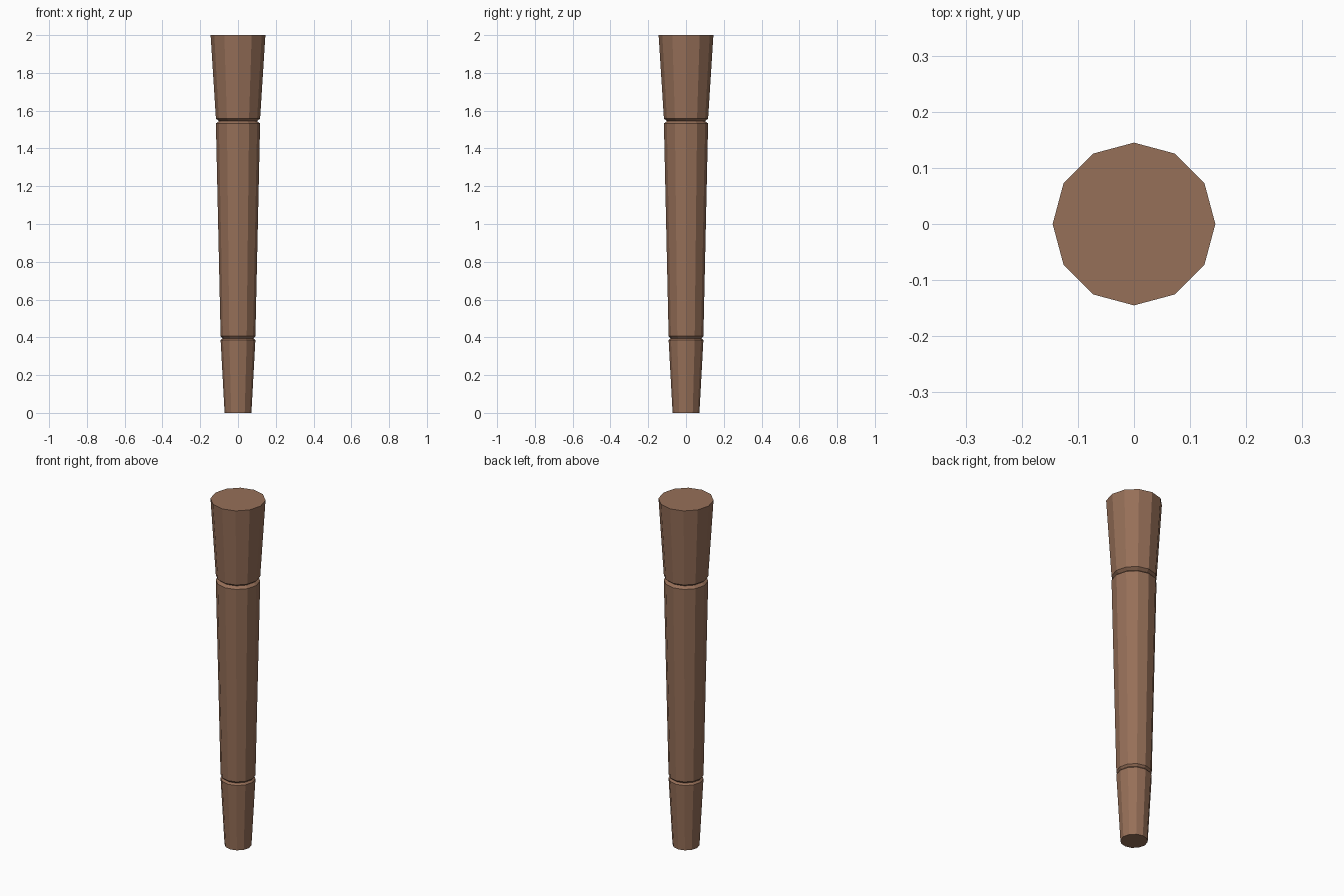
import bpy, bmesh, math

if "Cube" in bpy.data.objects:
    bpy.data.objects.remove(bpy.data.objects["Cube"])

SIDES = 12

# Brown wood
wood = bpy.data.materials.new("brown_wood")
wood.diffuse_color = (0.305, 0.160, 0.098, 1)
wood.use_nodes = True
wood.node_tree.nodes["Principled BSDF"].inputs["Base Color"].default_value = wood.diffuse_color

# Tapered leg profile (radius, height) with two V-grooves
profile = [
    (0.071, 0.0),
    (0.092, 0.385), (0.082, 0.395), (0.092, 0.406),
    (0.117, 1.532), (0.100, 1.545), (0.117, 1.558),
    (0.145, 2.0),
]


def lathe(name, points, material):
    bm = bmesh.new()
    rings = []
    for r, z in points:
        rings.append([bm.verts.new((r * math.cos(math.tau * i / SIDES),
                                    r * math.sin(math.tau * i / SIDES), z))
                      for i in range(SIDES)])
    for low, high in zip(rings, rings[1:]):
        for i in range(SIDES):
            j = (i + 1) % SIDES
            bm.faces.new((low[i], low[j], high[j], high[i]))
    # End caps
    bm.faces.new(rings[0][::-1])
    bm.faces.new(rings[-1])
    mesh = bpy.data.meshes.new(name)
    bm.to_mesh(mesh)
    bm.free()
    mesh.materials.append(material)
    obj = bpy.data.objects.new(name, mesh)
    bpy.context.collection.objects.link(obj)
    return obj


lathe("tapered_leg", profile, wood)
